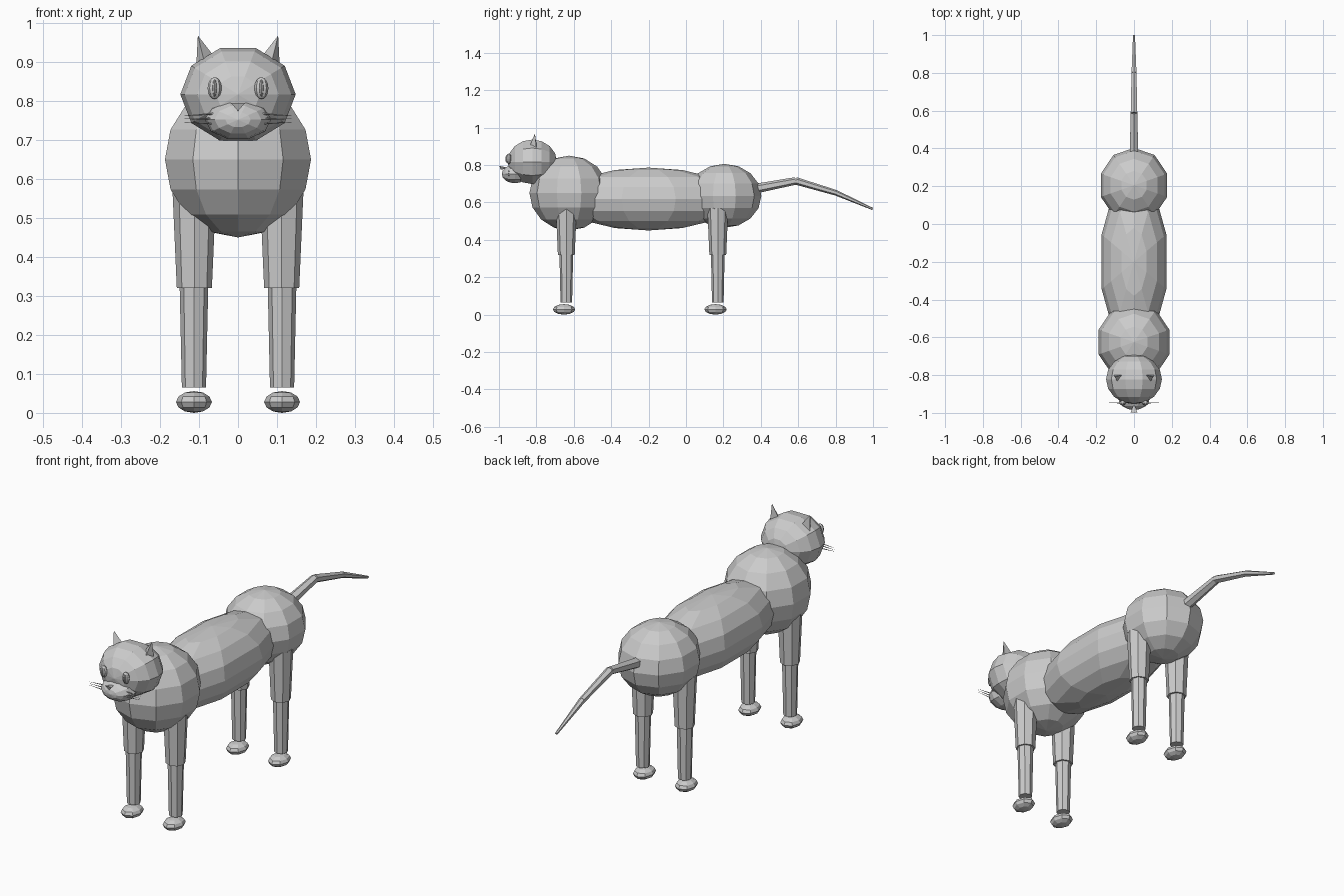
import bpy
import bmesh
from math import pi
from mathutils import Matrix, Vector

cube = bpy.data.objects.get("Cube")
if cube:
    bpy.data.objects.remove(cube, do_unlink=True)

GREY = (0.6, 0.6, 0.6, 1)
fur = bpy.data.materials.new("plain_grey")
fur.use_nodes = True
fur.diffuse_color = GREY
fur.node_tree.nodes["Principled BSDF"].inputs["Base Color"].default_value = GREY


def finish(name, bm):
    bmesh.ops.recalc_face_normals(bm, faces=bm.faces)
    mesh = bpy.data.meshes.new(name)
    bm.to_mesh(mesh)
    bm.free()
    mesh.materials.append(fur)
    obj = bpy.data.objects.new(name, mesh)
    bpy.context.collection.objects.link(obj)
    return obj


def ball(name, center, radii, segments=10, rings=8, pole_forward=False):
    """Faceted ellipsoid, with its poles along z or along y."""
    bm = bmesh.new()
    bmesh.ops.create_uvsphere(bm, u_segments=segments, v_segments=rings, radius=1)
    if pole_forward:
        turn = Matrix.Rotation(pi / 2, 4, 'X') @ Matrix.Rotation(pi / 2, 4, 'Z')
        bm.transform(turn)
    bm.transform(Matrix.Translation(center) @ Matrix.Diagonal((*radii, 1)))
    return finish(name, bm)


def rod(name, start, end, r_start, r_end, sides=8):
    """Tapered rod between two points."""
    start, end = Vector(start), Vector(end)
    axis = end - start
    bm = bmesh.new()
    bmesh.ops.create_cone(bm, cap_ends=True, segments=sides, radius1=r_start,
                          radius2=r_end, depth=axis.length)
    turn = axis.to_track_quat('Z', 'Y').to_matrix().to_4x4()
    bm.transform(Matrix.Translation((start + end) / 2) @ turn)
    return finish(name, bm)


def spike(name, base, tip):
    """Three-sided pyramid."""
    bm = bmesh.new()
    verts = [bm.verts.new(p) for p in (*base, tip)]
    for corners in ((0, 1, 2), (0, 1, 3), (1, 2, 3), (2, 0, 3)):
        bm.faces.new([verts[i] for i in corners])
    return finish(name, bm)


# Trunk
ball("chest", (0, -0.625, 0.65), (0.197, 0.212, 0.2))
ball("belly", (0, -0.2, 0.618), (0.18, 0.47, 0.168))
ball("hips", (0, 0.205, 0.635), (0.185, 0.198, 0.171))

# Head and muzzle
ball("head", (0, -0.822, 0.817), (0.148, 0.132, 0.125), pole_forward=True)
ball("muzzle", (0, -0.915, 0.752), (0.085, 0.07, 0.052), pole_forward=True)
spike("nose", [(-0.018, -0.998, 0.795), (0.018, -0.998, 0.795), (0, -0.99, 0.774)],
      (0, -0.95, 0.785))

for side, x in (("left", 1), ("right", -1)):
    # Eyes, ears and whiskers
    ball(side + "_eye", (x * 0.06, -0.947, 0.833), (0.018, 0.014, 0.028), 8, 8)
    ball(side + "_pupil", (x * 0.06, -0.956, 0.833), (0.006, 0.01, 0.022), 8, 6)
    spike(side + "_ear", [(x * 0.107, -0.8, 0.89), (x * 0.062, -0.8, 0.915),
                          (x * 0.085, -0.838, 0.895)], (x * 0.103, -0.808, 0.968))
    for i in range(3):
        rod(f"{side}_whisker_{i + 1}", (x * 0.055, -0.947, 0.768 - i * 0.013),
            (x * 0.137, -0.947, 0.762 - i * 0.008), 0.003, 0.0005, 4)

    # Legs and paws
    for end, y in (("front", -0.64), ("hind", 0.17)):
        name = f"{end}_{side}"
        rod(name + "_upper_leg", (x * 0.112, y, 0.32), (x * 0.112, y, 0.57), 0.045, 0.056)
        rod(name + "_lower_leg", (x * 0.113, y, 0.065), (x * 0.113, y, 0.34), 0.031, 0.037)
        ball(name + "_paw", (x * 0.113, y - 0.012, 0.028), (0.046, 0.06, 0.028), 8, 6)

# Tail
joints = [(0, 0.3, 0.66), (0, 0.587, 0.715), (0, 0.8, 0.652), (0, 0.998, 0.565)]
radii = [0.028, 0.02, 0.015, 0.006]
for i in range(3):
    rod(f"tail_{i + 1}", joints[i], joints[i + 1], radii[i], radii[i + 1], 6)
